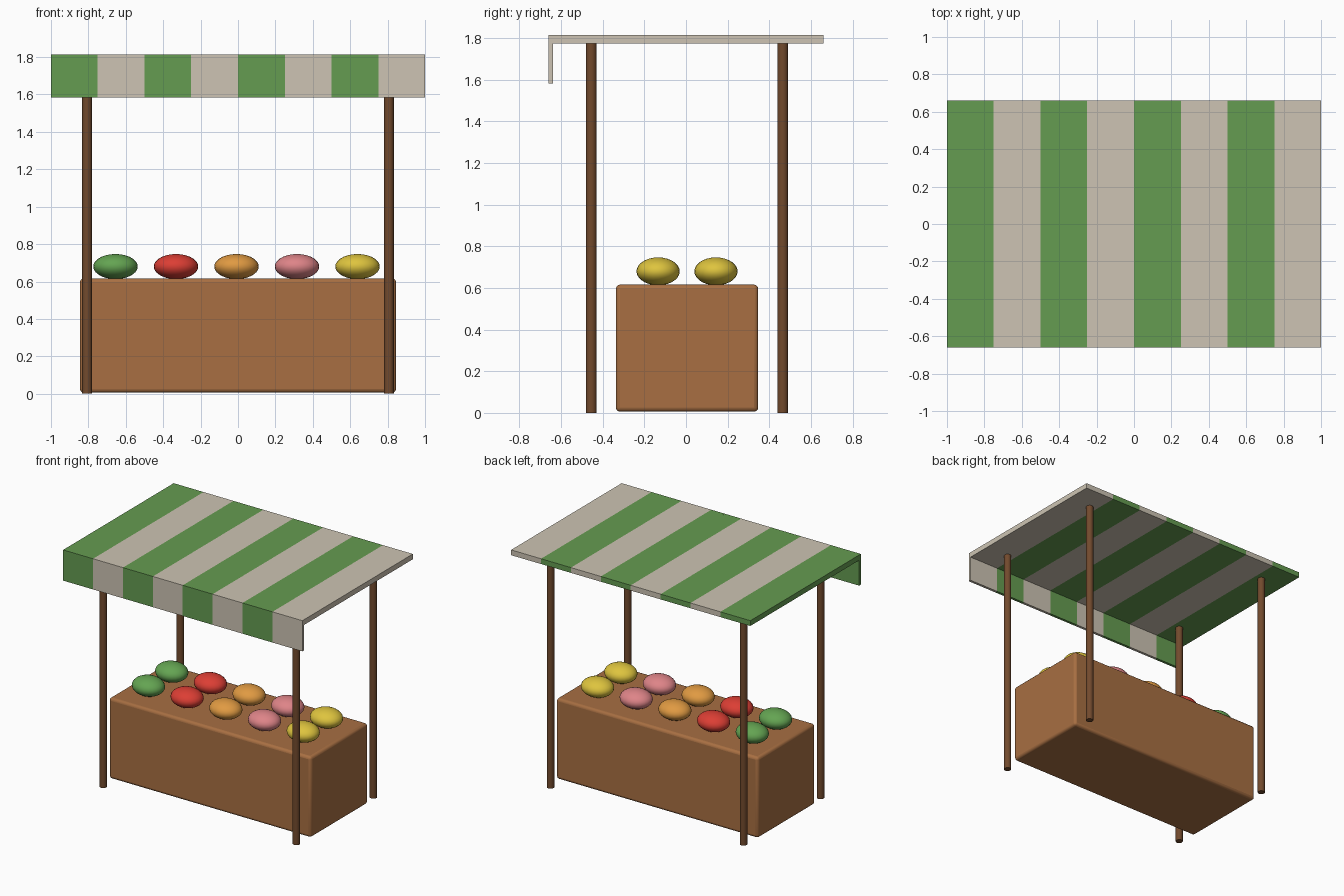
import bpy
import math

default_cube = bpy.data.objects.get("Cube")
if default_cube:
    bpy.data.objects.remove(default_cube, do_unlink=True)


def to_linear(value):
    c = value / 255
    return c / 12.92 if c <= 0.04045 else ((c + 0.055) / 1.055) ** 2.4


def make_material(name, red, green, blue):
    colour = (to_linear(red), to_linear(green), to_linear(blue), 1)
    mat = bpy.data.materials.new(name)
    mat.use_nodes = True
    mat.diffuse_color = colour
    shader = mat.node_tree.nodes["Principled BSDF"]
    shader.inputs["Base Color"].default_value = colour
    shader.inputs["Roughness"].default_value = 0.8
    return mat


canvas_green = make_material("canvas green", 101, 156, 81)
canvas_cream = make_material("canvas cream", 205, 196, 179)
counter_wood = make_material("counter wood", 168, 111, 66)
post_wood = make_material("post wood", 114, 74, 45)
produce = {
    "green": make_material("produce green", 100, 164, 82),
    "red": make_material("produce red", 220, 62, 52),
    "orange": make_material("produce orange", 224, 154, 66),
    "pink": make_material("produce pink", 222, 132, 136),
    "yellow": make_material("produce yellow", 222, 196, 62),
}


def finish(obj, name, mat, smooth=False):
    obj.name = name
    obj.data.materials.append(mat)
    if smooth:
        bpy.ops.object.shade_smooth_by_angle(angle=math.radians(40))
    return obj


def add_box(name, low, high, mat, bevel=0, segments=1):
    bpy.ops.mesh.primitive_cube_add(
        size=1, location=[(a + b) / 2 for a, b in zip(low, high)])
    obj = bpy.context.object
    obj.scale = [b - a for a, b in zip(low, high)]
    bpy.ops.object.transform_apply(location=False, rotation=False, scale=True)
    if bevel:
        mod = obj.modifiers.new("rounded edges", "BEVEL")
        mod.width = bevel
        mod.segments = segments
    return finish(obj, name, mat, smooth=segments > 1)


MID_Y = 0.005   # depth centre of the counter, posts and produce

# Counter with softened edges
add_box("counter", (-0.845, MID_Y - 0.342, 0.006), (0.845, MID_Y + 0.342, 0.616),
        counter_wood, bevel=0.02, segments=3)

# Four round posts
POST_TOP = 1.78
for side, x in (("right", -0.807), ("left", 0.807)):
    for end, offset in (("front", -0.46), ("back", 0.46)):
        bpy.ops.mesh.primitive_cylinder_add(
            vertices=16, radius=0.026, depth=POST_TOP,
            location=(x, MID_Y + offset, POST_TOP / 2))
        finish(bpy.context.object, f"{end}_{side}_post", post_wood, smooth=True)

# Striped canopy with a hanging front valance
STRIPES = 8
WIDTH = 2 / STRIPES
ROOF_TOP = 1.815
for i in range(STRIPES):
    x0 = -1 + i * WIDTH
    x1 = x0 + WIDTH
    mat = canvas_cream if i % 2 else canvas_green
    add_box(f"canopy_stripe_{i + 1}", (x0, -0.64, 1.775), (x1, 0.66, ROOF_TOP), mat)
    add_box(f"valance_stripe_{i + 1}", (x0, -0.66, 1.583), (x1, -0.64, ROOF_TOP), mat)

# Two rows of flattened produce, one colour per column
for i, (label, mat) in enumerate(produce.items()):
    x = -0.655 + i * 0.3235
    for row, offset in (("front", -0.139), ("back", 0.139)):
        bpy.ops.mesh.primitive_uv_sphere_add(
            segments=24, ring_count=14, radius=1,
            location=(x, MID_Y + offset, 0.68))
        obj = bpy.context.object
        obj.scale = (0.119, 0.104, 0.067)
        bpy.ops.object.transform_apply(location=False, rotation=False, scale=True)
        finish(obj, f"{label}_produce_{row}", mat, smooth=True)
